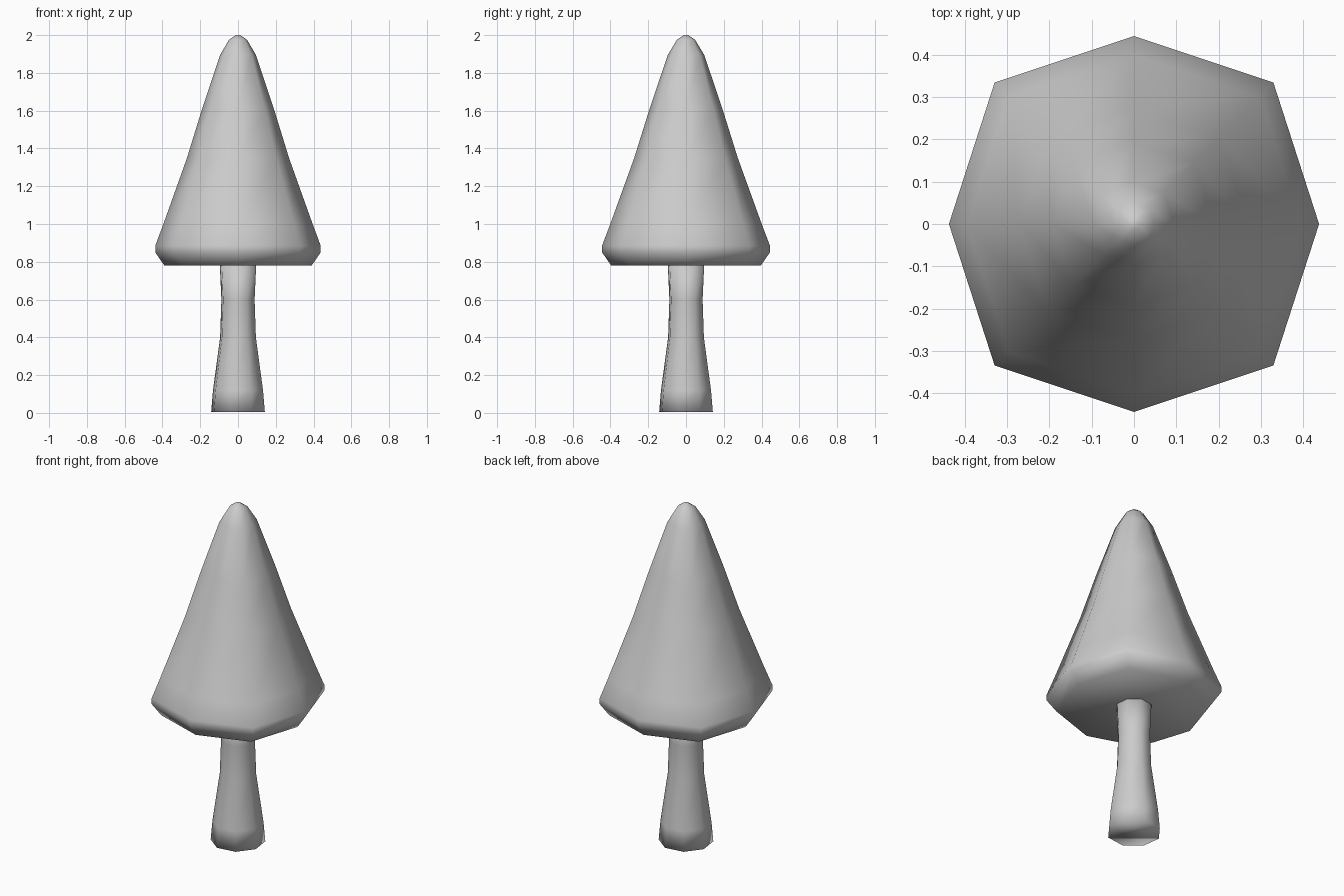
import bpy, bmesh
from math import cos, sin, pi, radians

if "Cube" in bpy.data.objects:
    bpy.data.objects.remove(bpy.data.objects["Cube"])

SIDES = 8


def lathe(name, profile, point):
    """Loft low-poly rings of (radius, z) into a closed, smooth-shaded solid."""
    bm = bmesh.new()
    rings = [[bm.verts.new((*point(r, i), z)) for i in range(SIDES)] for r, z in profile]
    for low, high in zip(rings, rings[1:]):
        for i in range(SIDES):
            j = (i + 1) % SIDES
            bm.faces.new((low[i], low[j], high[j], high[i]))
    bm.faces.new(rings[0][::-1])
    bm.faces.new(rings[-1])
    for f in bm.faces:
        f.smooth = True
    mesh = bpy.data.meshes.new(name)
    bm.to_mesh(mesh)
    bm.free()
    obj = bpy.data.objects.new(name, mesh)
    bpy.context.collection.objects.link(obj)
    return obj


def canopy_point(r, i):
    # slightly squared octagon: diagonal corners stick out a little further
    a = i * 2 * pi / SIDES
    k = 1.065 if i % 2 else 1.0
    return r * k * cos(a), r * k * 1.015 * sin(a)


def trunk_point(r, i):
    a = i * 2 * pi / SIDES - radians(15)
    return r * cos(a), r * sin(a)


# Conical foliage with a turned-under rim and rounded tip
lathe("foliage", [(0.39, 0.78), (0.438, 0.85), (0.438, 0.885), (0.395, 1.0),
                  (0.27, 1.35), (0.19, 1.61), (0.095, 1.895), (0.048, 1.975),
                  (0.012, 2.0)], canopy_point)

# Trunk flaring at the foot and under the foliage
lathe("trunk", [(0.147, 0.005), (0.137, 0.12), (0.098, 0.4), (0.091, 0.6),
                (0.1, 0.79)], trunk_point)
